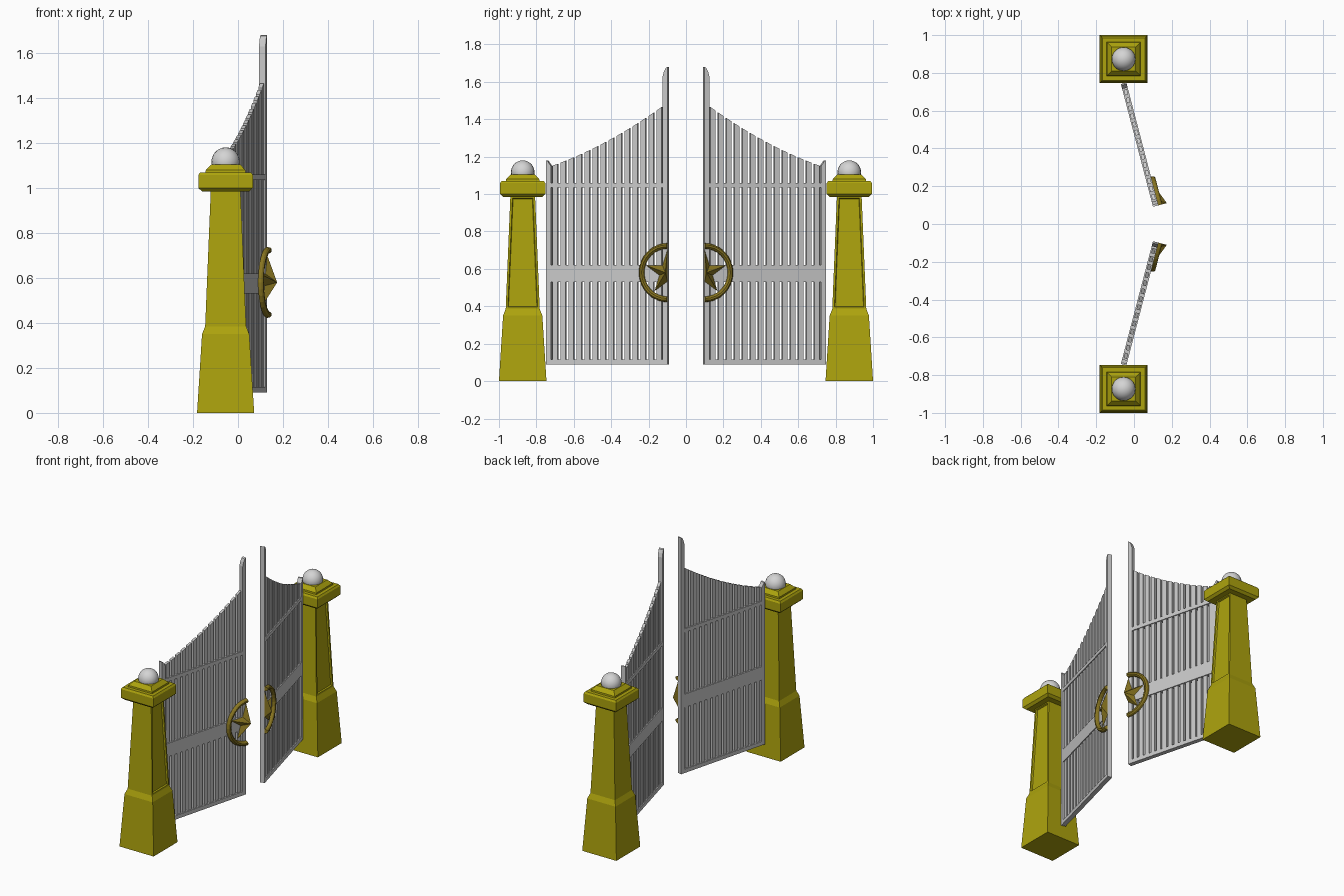
import bpy, bmesh, math
from mathutils import Vector

cube = bpy.data.objects.get("Cube")
if cube:
    bpy.data.objects.remove(cube, do_unlink=True)


def material(name, rgb):
    m = bpy.data.materials.new(name)
    m.use_nodes = True
    m.diffuse_color = (*rgb, 1)
    m.node_tree.nodes["Principled BSDF"].inputs["Base Color"].default_value = (*rgb, 1)
    return m


STONE = material("olive yellow stone", (0.42, 0.37, 0.004))
GREY = material("light grey paint", (0.58, 0.58, 0.58))
BRASS = material("dark brass", (0.25, 0.18, 0.015))
GLOBE = material("pale globe", (0.66, 0.66, 0.66))


def finish(name, bm, mat):
    bmesh.ops.recalc_face_normals(bm, faces=bm.faces)
    mesh = bpy.data.meshes.new(name)
    bm.to_mesh(mesh)
    bm.free()
    mesh.materials.append(mat)
    ob = bpy.data.objects.new(name, mesh)
    bpy.context.collection.objects.link(ob)
    return ob


def loft(loops):
    """Skin a list of equal-length point loops and cap both ends."""
    bm = bmesh.new()
    rows = [[bm.verts.new(p) for p in loop] for loop in loops]
    n = len(rows[0])
    for a, b in zip(rows, rows[1:]):
        for i in range(n):
            j = (i + 1) % n
            bm.faces.new((a[i], a[j], b[j], b[i]))
    bm.faces.new(rows[0])
    bm.faces.new(rows[-1])
    bmesh.ops.remove_doubles(bm, verts=bm.verts, dist=1e-5)
    bmesh.ops.recalc_face_normals(bm, faces=bm.faces)
    return bm


# ---------- pillars ----------
PX, PY = -0.055, 0.873
BODY = [(0, 0.127), (0.35, 0.105), (0.385, 0.091), (0.99, 0.066)]
CAP = [(0.985, 0.105), (1.0, 0.121), (1.058, 0.121), (1.07, 0.113)]
TIER = [(1.065, 0.09), (1.08, 0.088), (1.105, 0.064)]


def square_stack(profile, cy):
    return loft([[(PX + sx * h, cy + sy * h, z)
                  for sx, sy in ((-1, -1), (1, -1), (1, 1), (-1, 1))]
                 for z, h in profile])


def pillar(side, tag):
    cy = side * PY
    bm = square_stack(BODY, cy)
    # sunken panel on the outer face of the shaft
    shaft = [f for f in bm.faces
             if f.normal.x > 0.9 and f.calc_center_median().z > 0.5]
    bmesh.ops.inset_individual(bm, faces=shaft, thickness=0.016)
    bmesh.ops.inset_individual(bm, faces=shaft, thickness=0.005, depth=-0.01)
    finish(tag + "_pillar", bm, STONE)
    finish(tag + "_pillar_cap", square_stack(CAP, cy), STONE)
    finish(tag + "_cap_tier", square_stack(TIER, cy), STONE)
    bm = bmesh.new()
    bmesh.ops.create_uvsphere(bm, u_segments=20, v_segments=14, radius=0.063)
    bmesh.ops.translate(bm, verts=bm.verts, vec=(PX, cy, 1.117))
    for f in bm.faces:
        f.smooth = True
    finish(tag + "_globe", bm, GLOBE)


# ---------- gate leaves ----------
HINGE, FREE = Vector((-0.055, 0.745)), Vector((0.115, 0.095))
LENGTH = (FREE - HINGE).length
ALONG = (FREE - HINGE).normalized()
OUT = Vector((-ALONG.y, ALONG.x))
POST, HALF = 0.027, 0.015


def place(side, u, t, z):
    """Leaf coordinates: u from hinge to free end, t outwards, z up."""
    p = HINGE + ALONG * u + OUT * t
    return (p.x, side * p.y, z)


def slab(side, outline, depth):
    return loft([[place(side, u, t, z) for u, z in outline]
                 for t in (-depth, depth)])


def crest(u):
    """Sweeping top line of the pickets."""
    k = u / LENGTH
    return 1.14 + 0.22 * k + 0.13 * k * k


def leaf(side, tag):
    L, low = LENGTH, 0.09
    posts = {
        "free_post": [(L - POST, low), (L, low), (L, 1.68),
                      (L - 0.01, 1.675), (L - 0.02, 1.655), (L - POST, 1.63)],
        "hinge_post": [(0, low), (POST, low), (POST, 1.15),
                       (0.016, 1.165), (0.008, 1.178), (0, 1.18)],
    }
    for name, outline in posts.items():
        finish(f"{tag}_{name}", slab(side, outline, HALF), GREY)

    a, b = POST, L - POST
    rails = {"bottom_rail": (low, 0.116), "middle_rail": (0.53, 0.62),
             "top_rail": (1.035, 1.06)}
    for name, (z0, z1) in rails.items():
        outline = [(a, z0), (b, z0), (b, z1), (a, z1)]
        finish(f"{tag}_{name}", slab(side, outline, HALF), GREY)

    count, width = 14, 0.029
    pitch = (b - a) / count
    for i in range(count):
        u0 = a + pitch * (i + 0.5) - width / 2
        u1 = u0 + width
        outline = [(u0, 0.1), (u1, 0.1), (u1, crest(u1)), (u0, crest(u0))]
        finish(f"{tag}_picket_{i + 1}", slab(side, outline, 0.009), GREY)

    # half ring and half star mounted at the free end
    mid = 0.58
    section = [(0.128, HALF), (0.131, 0.029), (0.138, 0.036),
               (0.148, 0.036), (0.155, 0.029), (0.158, HALF)]
    steps = 16
    loops = []
    for i in range(steps + 1):
        ang = math.pi * (0.5 + i / steps)
        loops.append([place(side, L + r * math.cos(ang), t, mid + r * math.sin(ang))
                      for r, t in section])
    finish(tag + "_half_ring", loft(loops), BRASS)

    base = []
    for i in range(6):
        ang = math.radians(90 + 36 * i)
        r = 0.047 if i % 2 else 0.122
        base.append(place(side, L + r * math.cos(ang), HALF, mid + r * math.sin(ang)))
    apex = place(side, L, 0.061, mid)
    bm = bmesh.new()
    ring = [bm.verts.new(p) for p in base]
    tip = bm.verts.new(apex)
    bm.faces.new(ring)
    for i in range(6):
        bm.faces.new((ring[i], ring[(i + 1) % 6], tip))
    finish(tag + "_half_star", bm, BRASS)


for side, tag in ((-1, "front"), (1, "back")):
    pillar(side, tag)
    leaf(side, tag)
